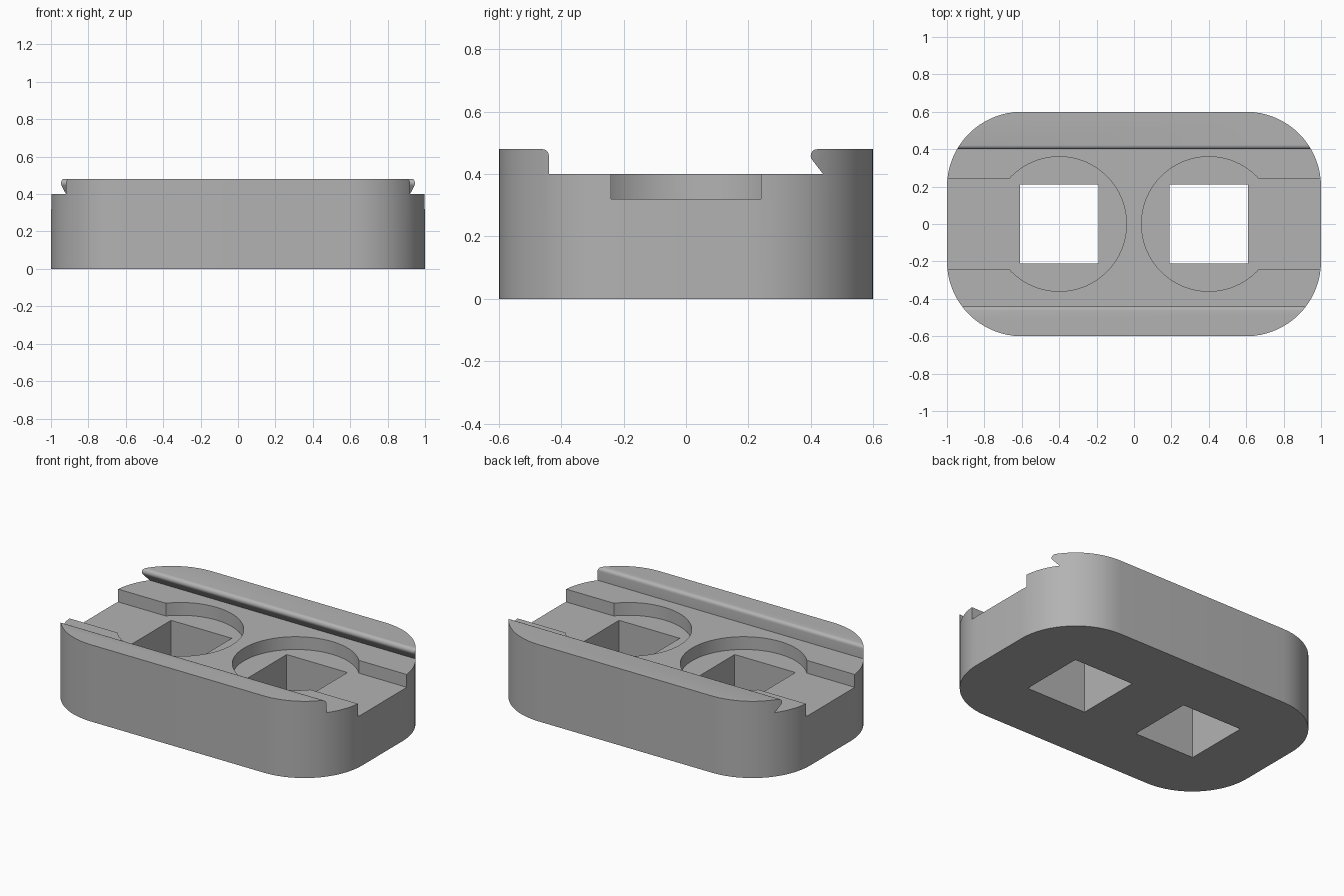
import bpy, bmesh, math

if "Cube" in bpy.data.objects:
    bpy.data.objects.remove(bpy.data.objects["Cube"])

grey = bpy.data.materials.new("plain grey")
grey.diffuse_color = (0.45, 0.45, 0.45, 1)
grey.use_nodes = True
grey.node_tree.nodes["Principled BSDF"].inputs["Base Color"].default_value = grey.diffuse_color


def arc(cx, cy, r, a0, a1, n):
    """Points on an arc, angles in degrees."""
    return [(cx + r * math.cos(math.radians(a0 + (a1 - a0) * i / n)),
             cy + r * math.sin(math.radians(a0 + (a1 - a0) * i / n))) for i in range(n + 1)]


def prism(name, pts, lo, hi, along="z"):
    """Extrude a closed 2D outline along z, or a (y, z) outline along x."""
    def place(p, t):
        return (p[0], p[1], t) if along == "z" else (t, p[0], p[1])
    bm = bmesh.new()
    face = bm.faces.new([bm.verts.new(place(p, lo)) for p in pts])
    top = bmesh.ops.extrude_face_region(bm, geom=[face])["geom"]
    shift = (0, 0, hi - lo) if along == "z" else (hi - lo, 0, 0)
    bmesh.ops.translate(bm, vec=shift, verts=[g for g in top if isinstance(g, bmesh.types.BMVert)])
    bmesh.ops.recalc_face_normals(bm, faces=bm.faces)
    me = bpy.data.meshes.new(name)
    bm.to_mesh(me)
    bm.free()
    me.materials.append(grey)
    ob = bpy.data.objects.new(name, me)
    bpy.context.collection.objects.link(ob)
    return ob


def rect(x0, x1, y0, y1):
    return [(x0, y0), (x1, y0), (x1, y1), (x0, y1)]


# block body with rounded corners
outline = []
for sx, sy, a in ((1, 1, 0), (-1, 1, 90), (-1, -1, 180), (1, -1, 270)):
    outline += arc(0.6 * sx, 0.2 * sy, 0.4, a, a + 90, 16)
body = prism("block_body", outline, 0, 0.48)

# channel between the rails: rounded front lip, undercut rounded back lip
channel = [(-0.44, 0.4), (0.44, 0.4)]
channel += arc(0.421, 0.459, 0.021, 217, 90, 8)
channel += [(0.421, 0.6), (-0.461, 0.6)]
channel += arc(-0.461, 0.459, 0.021, 90, 0, 6)
cutters = [prism("channel_cutter", channel, -1.2, 1.2, "x")]

# round pockets, end slots and square through holes
for s, side in ((-1, "left"), (1, "right")):
    cutters.append(prism(side + "_pocket_cutter", arc(0.4 * s, 0, 0.36, 0, 360, 64)[:-1], 0.32, 0.44))
    cutters.append(prism(side + "_slot_cutter", rect(*sorted((0.45 * s, 1.2 * s)), -0.24, 0.24), 0.32, 0.44))
    cutters.append(prism(side + "_hole_cutter", rect(0.4 * s - 0.21, 0.4 * s + 0.21, -0.21, 0.21), -0.1, 0.44))

bpy.context.view_layer.objects.active = body
body.select_set(True)
for c in cutters:
    mod = body.modifiers.new(c.name, "BOOLEAN")
    mod.operation, mod.solver, mod.object = "DIFFERENCE", "EXACT", c
    bpy.ops.object.modifier_apply(modifier=mod.name)
for c in cutters:
    bpy.data.objects.remove(c)

bpy.ops.object.select_all(action="DESELECT")
body.select_set(True)
bpy.ops.object.shade_smooth_by_angle(angle=math.radians(30))
